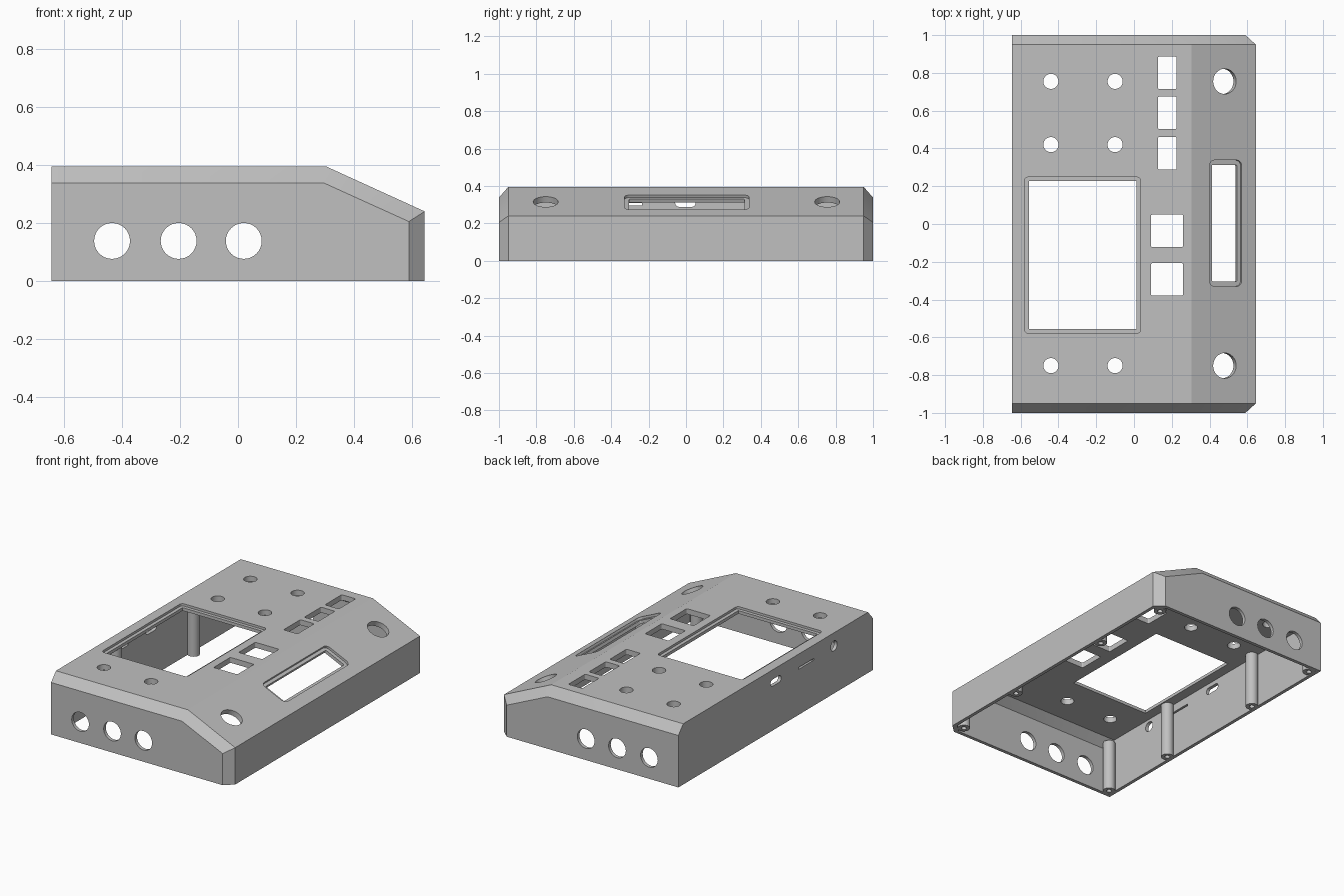
import bpy, bmesh, math
from mathutils import Matrix, Vector

old = bpy.data.objects.get("Cube")
if old:
    bpy.data.objects.remove(old, do_unlink=True)

grey = bpy.data.materials.new("plain_grey")
grey.use_nodes = True
COLOUR = (0.53, 0.53, 0.53, 1)
grey.diffuse_color = COLOUR
grey.node_tree.nodes["Principled BSDF"].inputs["Base Color"].default_value = COLOUR

SLOPE = math.atan2(0.155, 0.34)
TOP, KNEE, HALF = 0.395, 0.305, 0.645


def make_object(name, bm):
    bmesh.ops.recalc_face_normals(bm, faces=bm.faces)
    mesh = bpy.data.meshes.new(name)
    bm.to_mesh(mesh)
    bm.free()
    mesh.materials.append(grey)
    ob = bpy.data.objects.new(name, mesh)
    bpy.context.collection.objects.link(ob)
    return ob


def loft(name, rings):
    """Skin closed rings of points and cap both ends."""
    bm = bmesh.new()
    loops = [[bm.verts.new(p) for p in ring] for ring in rings]
    for a, b in zip(loops, loops[1:]):
        n = len(a)
        for i in range(n):
            bm.faces.new((a[i], a[(i + 1) % n], b[(i + 1) % n], b[i]))
    bm.faces.new(loops[0])
    bm.faces.new(loops[-1])
    return make_object(name, bm)


def case_solid(name, full, inset, y_end, y_full, left, floor):
    """Wedge-nosed block with chamfered ends; full and inset are (nose x, nose z, knee x, top z)."""
    def ring(y, size):
        nose, nose_z, knee, top = size
        return [(left, y, floor), (nose, y, floor), (nose, y, nose_z), (knee, y, top), (left, y, top)]
    return loft(name, [ring(-y_end, inset), ring(-y_full, full), ring(y_full, full), ring(y_end, inset)])


def rounded_rect(w, h, r, steps=8):
    if r == 0:
        return [(-w / 2, -h / 2), (w / 2, -h / 2), (w / 2, h / 2), (-w / 2, h / 2)]
    pts = []
    for k, (sx, sy) in enumerate([(1, 1), (-1, 1), (-1, -1), (1, -1)]):
        for i in range(steps + 1):
            a = math.pi / 2 * (k + i / steps)
            p = (sx * (w / 2 - r) + r * math.cos(a), sy * (h / 2 - r) + r * math.sin(a))
            if not pts or (Vector(p) - Vector(pts[-1])).length > 1e-5:
                pts.append(p)
    if (Vector(pts[0]) - Vector(pts[-1])).length < 1e-5:
        pts.pop()
    return pts


def cut(target, cutter):
    mod = target.modifiers.new("cut", "BOOLEAN")
    mod.operation, mod.solver, mod.object = "DIFFERENCE", "EXACT", cutter
    bpy.context.view_layer.objects.active = target
    bpy.ops.object.modifier_apply(modifier=mod.name)
    bpy.data.objects.remove(cutter, do_unlink=True)


def cut_outline(target, frame, w, h, r, low, high=0.1):
    """Cut a rounded rectangle along the local z of a frame."""
    outline = rounded_rect(w, h, r)
    rings = [[frame @ Vector((x, y, z)) for x, y in outline] for z in (low, high)]
    cut(target, loft("cutter", rings))


def on_top(x, y):
    return Matrix.Translation((x, y, TOP))


def on_slope(x, y):
    z = TOP - (x - KNEE) * math.tan(SLOPE)
    return Matrix.Translation((x, y, z)) @ Matrix.Rotation(SLOPE, 4, "Y")


# Hollow case
case = case_solid("case_shell", (HALF, 0.24, KNEE, TOP), (0.59, 0.205, 0.297, 0.338),
                  1.0, 0.95, -HALF, 0)
cavity = case_solid("cavity", (0.623, 0.212, 0.297, 0.36), (0.57, 0.178, 0.289, 0.306),
                    0.978, 0.93, -0.623, -0.1)
cut(case, cavity)

# Screen window with shallow bezel step
cut_outline(case, on_top(-0.272, -0.165), 0.615, 0.826, 0.02, -0.015)
cut_outline(case, on_top(-0.272, -0.165), 0.57, 0.783, 0, -0.1)

# Button and switch openings
for x in (-0.44, -0.10):
    for y in (0.755, 0.42, -0.75):
        cut_outline(case, on_top(x, y), 0.08, 0.08, 0.04, -0.1)
for y in (0.8, 0.588, 0.375):
    cut_outline(case, on_top(0.176, y), 0.1, 0.172, 0.008, -0.1)
for y in (-0.036, -0.293):
    cut_outline(case, on_top(0.175, y), 0.17, 0.172, 0.008, -0.1)

# Sloped panel: stepped strip window and two round holes
cut_outline(case, on_slope(0.485, 0.004), 0.187, 0.668, 0.03, -0.015)
cut_outline(case, on_slope(0.485, 0.004), 0.145, 0.618, 0.006, -0.1)
for y in (0.755, -0.75):
    cut_outline(case, on_slope(0.48, y), 0.134, 0.134, 0.067, -0.1)

# Round holes through both end walls
for x in (-0.435, -0.205, 0.02):
    end = Matrix.Translation((x, 0, 0.138)) @ Matrix.Rotation(math.pi / 2, 4, "X")
    for low, high in ((-1.1, -0.9), (0.9, 1.1)):
        cut_outline(case, end, 0.124, 0.124, 0.062, low, high)

# Side wall ports: pill, card slot, round jack
for y, z, height, width, r in ((-0.003, 0.31, 0.044, 0.11, 0.0219),
                               (-0.315, 0.302, 0.012, 0.16, 0.003),
                               (-0.6, 0.31, 0.066, 0.066, 0.033)):
    side = Matrix.Translation((-HALF, y, z)) @ Matrix.Rotation(math.pi / 2, 4, "Y")
    cut_outline(case, side, height, width, r, -0.1)


# Screw posts with blind holes
def post(name, x, y, height):
    bm = bmesh.new()
    profile = [(0, height), (0.038, height), (0.038, 0), (0.016, 0), (0.016, 0.12), (0, 0.12)]
    verts = [bm.verts.new((r, 0, z)) for r, z in profile]
    edges = [bm.edges.new(pair) for pair in zip(verts, verts[1:])]
    bmesh.ops.spin(bm, geom=verts + edges, axis=(0, 0, 1), cent=(0, 0, 0),
                   angle=math.tau, steps=24)
    bmesh.ops.remove_doubles(bm, verts=bm.verts, dist=1e-5)
    ob = make_object(name, bm)
    ob.location = (x, y, 0)
    return ob


parts = [case]
for end, s in (("front", -1), ("back", 1)):
    parts += [post(end + "_left_corner_post", 0.572, s * 0.928, 0.2),
              post(end + "_right_corner_post", -0.595, s * 0.945, 0.335),
              post(end + "_left_middle_post", 0.6, s * 0.4, 0.235),
              post(end + "_right_middle_post", -0.6, s * 0.4, 0.375)]

bpy.ops.object.select_all(action="DESELECT")
for ob in parts:
    ob.select_set(True)
bpy.context.view_layer.objects.active = case
bpy.ops.object.shade_smooth_by_angle(angle=math.radians(20))
